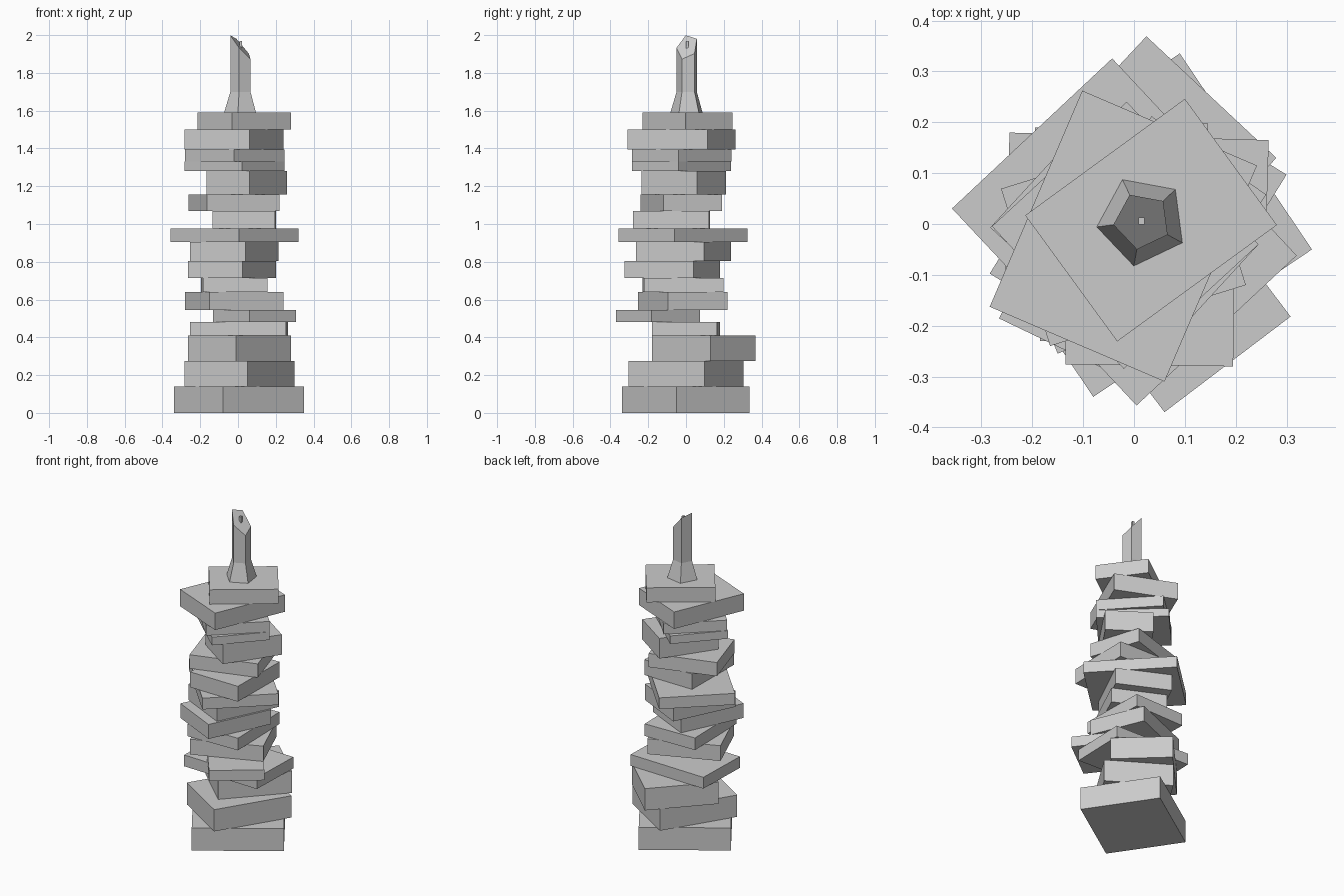
import bpy, math
from mathutils import Vector

if "Cube" in bpy.data.objects:
    bpy.data.objects.remove(bpy.data.objects["Cube"])


def make_object(name, verts, faces):
    mesh = bpy.data.meshes.new(name)
    mesh.from_pydata(verts, [], faces)
    mesh.update()
    obj = bpy.data.objects.new(name, mesh)
    bpy.context.collection.objects.link(obj)
    return obj


def loft(name, rings):
    """Solid through a stack of equal-sided rings, with end caps."""
    n = len(rings[0])
    verts = [p for ring in rings for p in ring]
    faces = [tuple(range(n))[::-1], tuple(range(len(verts) - n, len(verts)))]
    for k in range(len(rings) - 1):
        for i in range(n):
            j = (i + 1) % n
            faces.append((k*n + i, k*n + j, k*n + n + j, k*n + n + i))
    return make_object(name, verts, faces)


def slab(name, z0, z1, bx, by, rx, ry, depth):
    """Rectangular slab from its front edge (b to r) and its depth."""
    b, r = Vector((bx, by)), Vector((rx, ry))
    e = (r - b).normalized()
    back = Vector((-e.y, e.x)) * depth
    outline = [b, r, r + back, b + back]
    loft(name, [[(p.x, p.y, z) for p in outline] for z in (z0, z1)])


# stacked slabs: top height, front edge start, front edge end, depth
slabs = [
    (0.14, -0.08, -0.34, 0.35, -0.05, 0.465),
    (0.275, 0.05, -0.305, 0.30, 0.097, 0.393),
    (0.41, -0.01, -0.18, 0.28, 0.13, 0.35),
    (0.48, 0.255, -0.18, 0.265, 0.165, 0.51),
    (0.545, 0.06, -0.37, 0.308, -0.182, 0.32),
    (0.64, -0.15, -0.255, 0.24, -0.095, 0.341),
    (0.715, -0.185, -0.23, 0.155, -0.222, 0.42),
    (0.805, 0.025, -0.325, 0.20, 0.04, 0.322),
    (0.905, 0.04, -0.265, 0.215, 0.095, 0.327),
    (0.975, 0.005, -0.357, 0.32, -0.062, 0.531),
    (1.07, 0.195, -0.28, 0.20, 0.122, 0.33),
    (1.155, -0.165, -0.24, 0.22, -0.12, 0.324),
    (1.28, 0.06, -0.235, 0.26, 0.058, 0.273),
    (1.33, 0.02, -0.285, 0.245, -0.04, 0.411),
    (1.395, -0.02, -0.285, 0.245, -0.04, 0.382),
    (1.50, 0.06, -0.31, 0.242, 0.115, 0.374),
    (1.59, -0.033, -0.231, 0.281, -0.002, 0.307),
]
# the fifth slab is set by its right-hand corner
z = 0.0
for i, (top, bx, by, rx, ry, depth) in enumerate(slabs):
    slab(f"stone_slab_{i + 1:02d}", z, top, bx, by, rx, ry, depth)
    z = top

# five-sided candle with flared foot and slanted top
CX, CY = 0.016, 0.006


def pentagon(radius, height):
    ring = []
    for k in range(5):
        a = math.radians(43.5 + 72 * k)
        x, y = CX + radius * math.cos(a), CY + radius * math.sin(a)
        ring.append((x, y, height(x, y)))
    return ring


loft("candle", [
    pentagon(0.09, lambda x, y: 1.59),
    pentagon(0.057, lambda x, y: 1.70),
    pentagon(0.057, lambda x, y: 2.0 - 1.13 * (x + 0.041) + 0.3 * y),
])

# small wick
wick = [(0.009, -0.001), (0.021, -0.001), (0.021, 0.013), (0.009, 0.013)]
loft("wick", [[(x, y, h) for x, y in wick] for h in (1.92, 1.968)])
